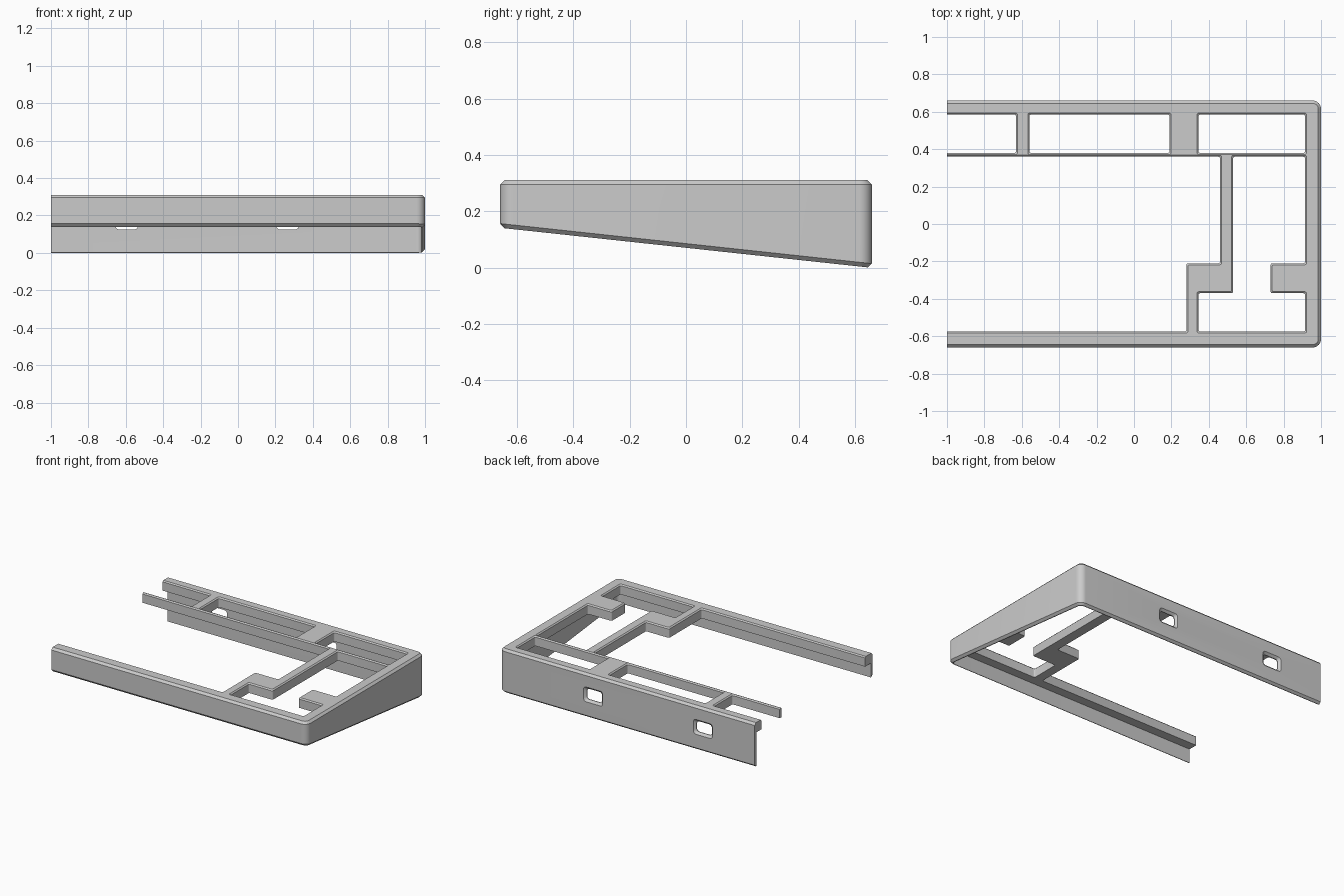
import bpy, bmesh, math
from mathutils import Vector

if "Cube" in bpy.data.objects:
    bpy.data.objects.remove(bpy.data.objects["Cube"], do_unlink=True)

TOP, PLATE_BOTTOM = 0.31, 0.24
CHAMFER, WALL, SMALL = 0.015, 0.02, 0.008
FAR = -1.3  # open end runs past x = -1 before trimming

grey = bpy.data.materials.new("case_grey")
grey.use_nodes = True
colour = (0.6, 0.6, 0.6, 1)
grey.diffuse_color = colour
grey.node_tree.nodes["Principled BSDF"].inputs["Base Color"].default_value = colour


def outline(corners, grow=0.0, radius=0.01, steps=4):
    """Counter-clockwise outline, mitre offset outward, with rounded corners."""
    pts = [Vector(c) for c in corners]
    n = len(pts)
    moved = []
    for i, p in enumerate(pts):
        a = (p - pts[i - 1]).normalized()
        b = (pts[(i + 1) % n] - p).normalized()
        normals = Vector((a.y, -a.x)) + Vector((b.y, -b.x))
        moved.append(p + normals * grow)
    result = []
    for i, p in enumerate(moved):
        a = (moved[i - 1] - p).normalized() * radius
        b = (moved[(i + 1) % n] - p).normalized() * radius
        for k in range(steps + 1):
            t = k / steps * math.pi / 2
            result.append(p + a * (1 - math.sin(t)) + b * (1 - math.cos(t)))
    return result


def loft(name, rings):
    """Closed solid through matching rings of 3D points."""
    bm = bmesh.new()
    loops = [[bm.verts.new(p) for p in ring] for ring in rings]
    n = len(loops[0])
    for low, high in zip(loops, loops[1:]):
        for i in range(n):
            j = (i + 1) % n
            bm.faces.new((low[i], low[j], high[j], high[i]))
    bm.faces.new(loops[0][::-1])
    bm.faces.new(loops[-1])
    bmesh.ops.recalc_face_normals(bm, faces=bm.faces)
    mesh = bpy.data.meshes.new(name)
    bm.to_mesh(mesh)
    bm.free()
    mesh.materials.append(grey)
    obj = bpy.data.objects.new(name, mesh)
    bpy.context.collection.objects.link(obj)
    return obj


def level(points, z):
    return [(p.x, p.y, z) for p in points]


def rect(x0, x1, y0, y1):
    return [(x0, y0), (x1, y0), (x1, y1), (x0, y1)]


def underside(points, lift):
    return [(p.x, p.y, 0.07 - 0.1077 * p.y + lift) for p in points]


# Wedge shaped outer case, chamfered at the top and the sloping bottom
shell = rect(FAR, 1, -0.66, 0.66)
full = outline(shell, 0, 0.045, 8)
inset = outline(shell, -CHAMFER, 0.03, 8)
case = loft("case_frame", [underside(inset, 0), underside(full, CHAMFER),
                           level(full, TOP - CHAMFER), level(inset, TOP)])

cutters = []

# Hollow under the top plate
hollow = outline(rect(FAR - 0.2, 1 - WALL, -0.66 + WALL, 0.66 - WALL), 0, 0.028, 8)
cutters.append(loft("hollow_cutter", [level(hollow, -0.2), level(hollow, PLATE_BOTTOM)]))

# Openings in the top plate
back, bar_back, bar_front, front = 0.585, 0.38, 0.36, -0.575
openings = {
    "back_end": rect(FAR - 0.1, -0.63, bar_back, back),
    "back_middle": rect(-0.56, 0.19, bar_back, back),
    "back_corner": rect(0.345, 0.915, bar_back, back),
    "main": [(FAR - 0.1, front), (0.28, front), (0.28, -0.21), (0.46, -0.21),
             (0.46, bar_front), (FAR - 0.1, bar_front)],
    "side": [(0.345, front), (0.915, front), (0.915, -0.37), (0.73, -0.37),
             (0.73, -0.21), (0.915, -0.21), (0.915, bar_front), (0.53, bar_front),
             (0.53, -0.37), (0.345, -0.37)],
}
for name, corners in openings.items():
    plain = outline(corners)
    flared = outline(corners, 2 * SMALL)
    cutters.append(loft(name + "_cutter", [level(plain, 0.2), level(plain, TOP - SMALL),
                                           level(flared, TOP + SMALL)]))

# Flared ports through the back wall
for x in (-0.595, 0.265):
    port = rect(x - 0.06, x + 0.06, 0.125, 0.2)
    sections = [(0.0, 0.6), (0.0, 0.645), (0.03, 0.675)]
    cutters.append(loft("port_cutter", [[(p.x, y, p.y) for p in outline(port, g, 0.02)]
                                        for g, y in sections]))

# Trim the open end flat
trim = outline(rect(-2, -1, -1, 1))
cutters.append(loft("end_cutter", [level(trim, -1), level(trim, 1)]))

for cutter in cutters:
    cutter.hide_render = True
    cutter.hide_viewport = True
    cutter.display_type = 'WIRE'
    mod = case.modifiers.new(cutter.name, 'BOOLEAN')
    mod.operation = 'DIFFERENCE'
    mod.solver = 'EXACT'
    mod.object = cutter

# Apply the cuts and drop the cutters
bpy.context.view_layer.update()
graph = bpy.context.evaluated_depsgraph_get()
cut_mesh = bpy.data.meshes.new_from_object(case.evaluated_get(graph))
case.modifiers.clear()
case.data = cut_mesh
for cutter in cutters:
    bpy.data.objects.remove(cutter, do_unlink=True)
cut_mesh.materials.clear()
cut_mesh.materials.append(grey)

bpy.ops.object.select_all(action='DESELECT')
case.select_set(True)
bpy.context.view_layer.objects.active = case
bpy.ops.object.shade_smooth_by_angle(angle=math.radians(30))
